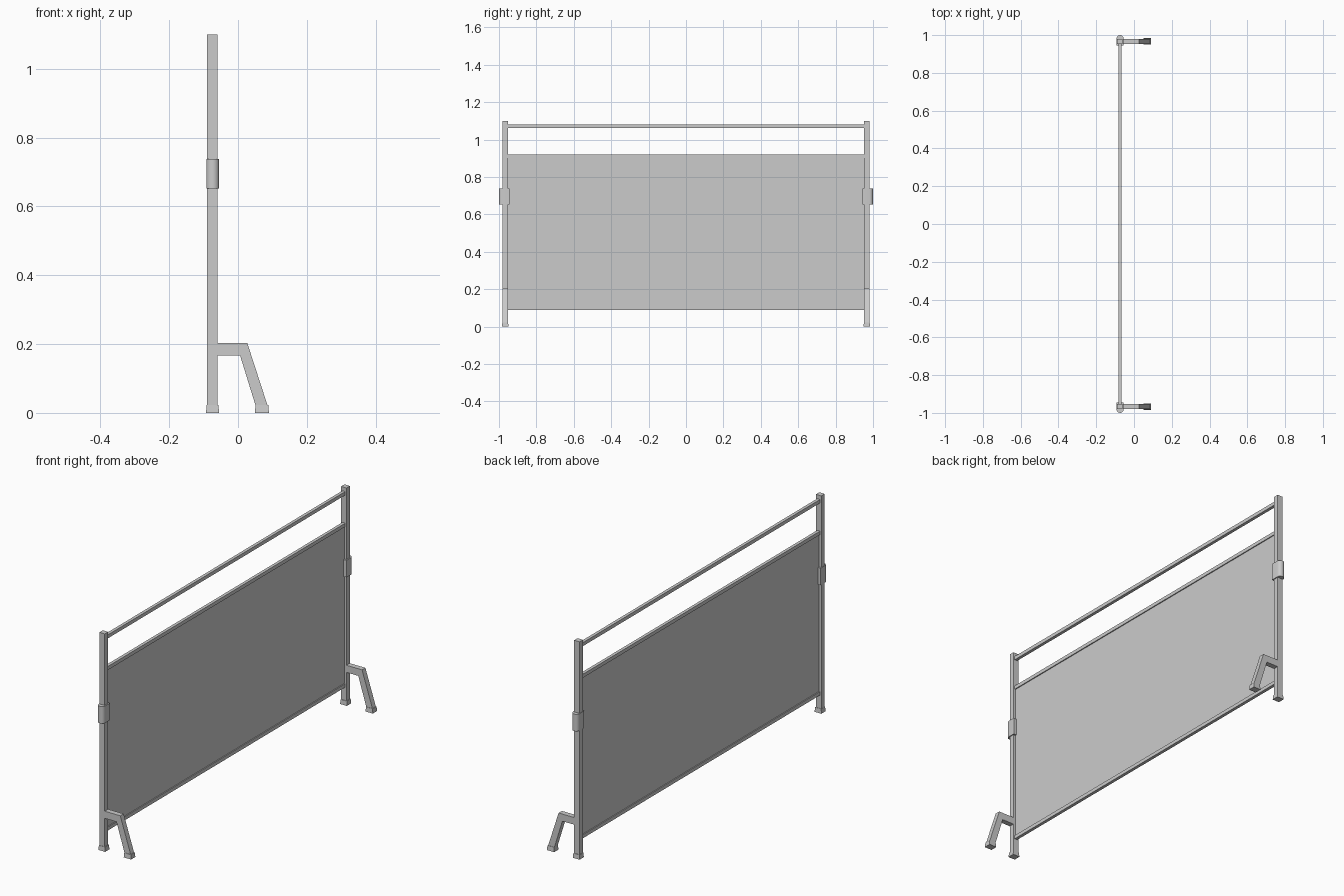
import bpy, bmesh, math

if "Cube" in bpy.data.objects:
    bpy.data.objects.remove(bpy.data.objects["Cube"])

PX = -0.075   # x of the frame plane
PY = 0.9665   # y of the side posts


def finish(name, bm):
    bmesh.ops.recalc_face_normals(bm, faces=bm.faces)
    me = bpy.data.meshes.new(name)
    bm.to_mesh(me)
    bm.free()
    ob = bpy.data.objects.new(name, me)
    bpy.context.collection.objects.link(ob)
    return ob


def box(name, x, y, z):
    """Box from (min, max) ranges."""
    bm = bmesh.new()
    bmesh.ops.create_cube(bm, size=1)
    for v in bm.verts:
        for i, r in enumerate((x, y, z)):
            v.co[i] = r[0] if v.co[i] < 0 else r[1]
    return finish(name, bm)


def prism(name, points, offset):
    """Extrude a closed outline along an offset vector."""
    bm = bmesh.new()
    face = bm.faces.new([bm.verts.new(p) for p in points])
    ext = bmesh.ops.extrude_face_region(bm, geom=[face])
    bmesh.ops.translate(bm, vec=offset,
                        verts=[g for g in ext["geom"] if isinstance(g, bmesh.types.BMVert)])
    # cap left in place by the extrusion is the second end
    if not face.is_valid:
        bmesh.ops.holes_fill(bm, edges=bm.edges)
    return finish(name, bm)


def foot_cap(name, x0, x1, y):
    """Rubber foot, slightly chamfered at its top rim."""
    ob = box(name, (x0, x1), (y - 0.0175, y + 0.0175), (0, 0.023))
    for v in ob.data.vertices:
        if v.co.z > 0.01:
            v.co.x += 0.002 if v.co.x < (x0 + x1) / 2 else -0.002
            v.co.y += 0.002 if v.co.y < y else -0.002
    bm = bmesh.new()
    bm.from_mesh(ob.data)
    top = [f for f in bm.faces if f.normal.z > 0.9]
    bm.to_mesh(ob.data)
    bm.free()
    return ob


for side, s in (("left", -1), ("right", 1)):
    y = s * PY
    # upright post and its foot
    box(side + "_post", (PX - 0.015, PX + 0.015), (y - 0.0135, y + 0.0135), (0.01, 1.1))
    foot_cap(side + "_post_foot", -0.093, -0.055, y)

    # bent support leg and its foot
    outline = [(-0.062, 0.203), (0.027, 0.203), (0.088, 0.015),
               (0.053, 0.015), (0.006, 0.167), (-0.062, 0.167)]
    prism(side + "_support_leg", [(x, y - 0.0135, z) for x, z in outline], (0, 0.027, 0))
    foot_cap(side + "_support_foot", 0.049, 0.09, y)

    # clamp sleeve with a rounded outer end
    cx, hw = -0.0735, 0.0185
    plan = [(cx + hw, s * 0.945)]
    for i in range(9):
        a = math.pi * i / 8
        plan.append((cx + hw * math.cos(a), s * (0.983 + 0.017 * math.sin(a))))
    plan.append((cx - hw, s * 0.945))
    clamp = prism(side + "_clamp", [(px, py, 0.652) for px, py in plan], (0, 0, 0.086))
    bpy.ops.object.select_all(action="DESELECT")
    clamp.select_set(True)
    bpy.context.view_layer.objects.active = clamp
    bpy.ops.object.shade_smooth_by_angle(angle=math.radians(40))

# horizontal rails
for name, z0, z1 in (("top_rail", 1.062, 1.08),
                     ("panel_top_rail", 0.902, 0.92),
                     ("panel_bottom_rail", 0.09, 0.108)):
    box(name, (PX - 0.008, PX + 0.008), (-0.955, 0.955), (z0, z1))

# thin infill panel
box("panel", (PX - 0.003, PX + 0.003), (-0.955, 0.955), (0.1, 0.91))
